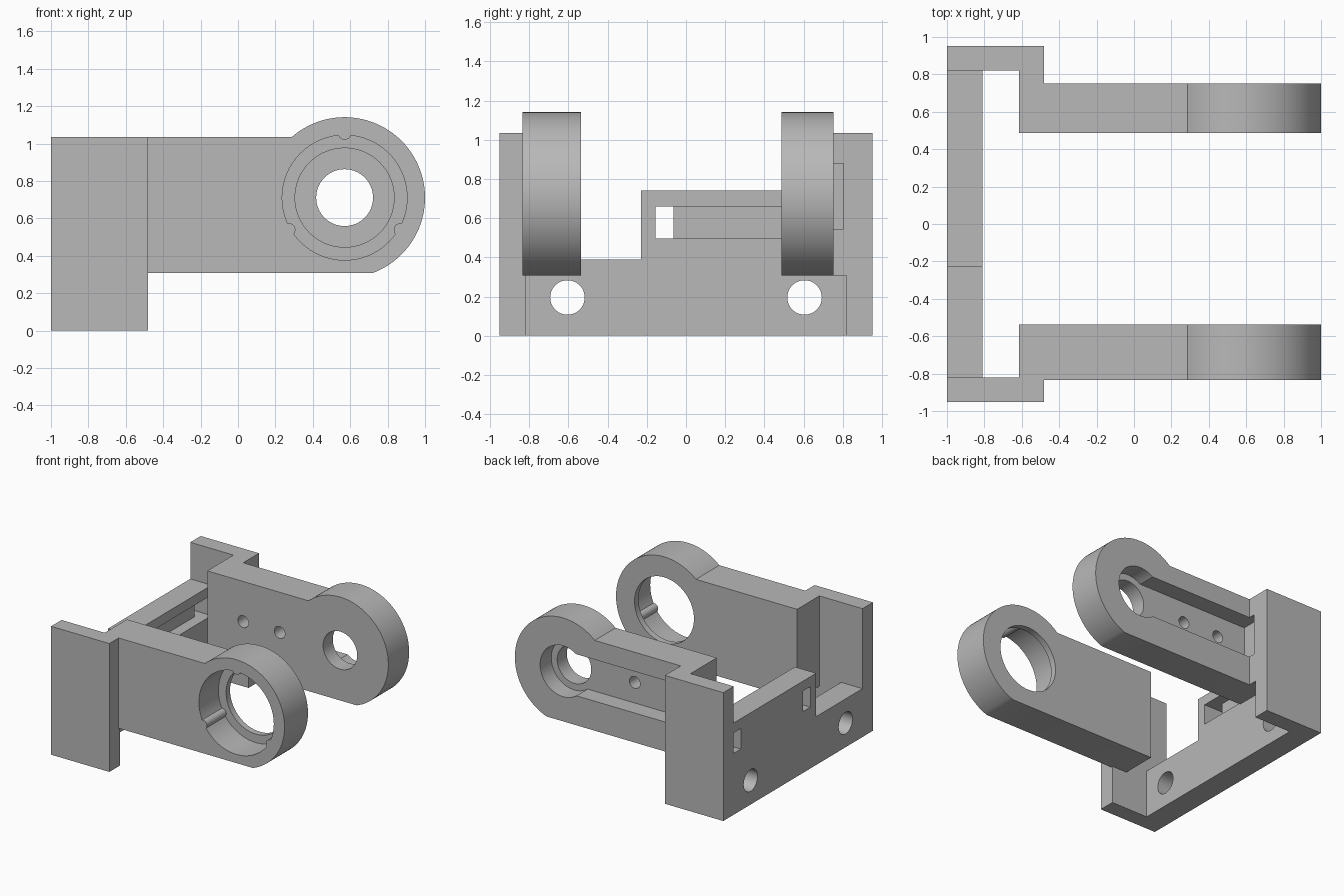
import bpy, math
from mathutils import Matrix

cube = bpy.data.objects.get("Cube")
if cube:
    bpy.data.objects.remove(cube, do_unlink=True)

grey = bpy.data.materials.new("plain_grey")
grey.use_nodes = True
grey.diffuse_color = (0.48, 0.48, 0.48, 1)
grey.node_tree.nodes["Principled BSDF"].inputs["Base Color"].default_value = (0.48, 0.48, 0.48, 1)

HUB_X, HUB_Z, HUB_R = 0.57, 0.711, 0.43
ARM_LOW, TOP = 0.307, 1.035
BACK, LINK_IN, LINK_OUT = -1.0, -0.615, -0.48
HALF, INNER = 0.953, 0.82


def prism(name, outline, axis, lo, hi):
    """Extrude a 2D outline along x or y; outline is (y, z) or (x, z)."""
    place = (lambda u, v, d: (d, u, v)) if axis == "x" else (lambda u, v, d: (u, d, v))
    n = len(outline)
    verts = [place(u, v, d) for d in (lo, hi) for u, v in outline]
    faces = [list(range(n))[::-1], list(range(n, 2 * n))]
    faces += [[i, (i + 1) % n, (i + 1) % n + n, i + n] for i in range(n)]
    mesh = bpy.data.meshes.new(name)
    mesh.from_pydata(verts, [], faces)
    mesh.materials.append(grey)
    if axis == "y":
        mesh.flip_normals()
    obj = bpy.data.objects.new(name, mesh)
    bpy.context.collection.objects.link(obj)
    return obj


def box(name, x0, x1, y0, y1, z0, z1):
    return prism(name, [(y0, z0), (y1, z0), (y1, z1), (y0, z1)], "x", x0, x1)


def arc(u, v, r, start, end, steps):
    angles = [math.radians(start + (end - start) * i / steps) for i in range(steps + 1)]
    return [(u + r * math.cos(a), v + r * math.sin(a)) for a in angles]


def rod(name, axis, u, v, r, lo, hi, sides=64):
    return prism(name, arc(u, v, r, 0, 360, sides)[:-1], axis, lo, hi)


def combine(target, tool, operation):
    mod = target.modifiers.new(operation.lower(), "BOOLEAN")
    mod.operation, mod.solver, mod.object = operation, "EXACT", tool
    bpy.context.view_layer.update()
    bpy.context.view_layer.objects.active = target
    bpy.ops.object.modifier_apply(modifier=mod.name)
    bpy.data.objects.remove(tool, do_unlink=True)


def cut(target, *tools):
    for tool in tools:
        combine(target, tool, "DIFFERENCE")


def join(target, *tools):
    for tool in tools:
        combine(target, tool, "UNION")


def arm(name, y0, y1):
    """Straight arm ending in a round hub with a flat underside."""
    low = math.degrees(math.asin((ARM_LOW - HUB_Z) / HUB_R))
    high = 180 - math.degrees(math.asin((TOP - HUB_Z) / HUB_R))
    outline = [(LINK_IN, ARM_LOW)] + arc(HUB_X, HUB_Z, HUB_R, low, high, 56) + [(LINK_IN, TOP)]
    return prism(name, outline, "y", y0, y1)


# Stepped mounting plate with bolt holes
frame = prism("mounting_frame", [(-INNER - 0.05, 0), (INNER + 0.05, 0), (INNER + 0.05, 0.74),
                                 (-0.23, 0.74), (-0.23, 0.39), (-INNER - 0.05, 0.39)],
              "x", BACK, -0.81)
cut(frame, *[rod("bolt_hole", "x", y, 0.195, 0.088, -1.2, -0.6, 40) for y in (-0.605, 0.605)])

# Inner groove with a window through the plate at each end
cut(frame, box("groove", -0.9, -0.7, -0.155, INNER, 0.495, 0.66))
for y0, y1 in ((-0.155, -0.065), (0.73, INNER)):
    cut(frame, box("window", -1.2, -0.7, y0, y1, 0.495, 0.66))

# Front arm: stepped bore with three keys
front = arm("front_arm", -0.835, -0.537)
cut(front, rod("wide_bore", "y", HUB_X, HUB_Z, 0.334, -1, -0.587),
    rod("lip_bore", "y", HUB_X, HUB_Z, 0.265, -1, -0.4))
for angle in (90, 210, 330):
    a = math.radians(angle)
    join(front, rod("key", "y", HUB_X + 0.345 * math.cos(a), HUB_Z + 0.345 * math.sin(a),
                    0.036, -0.835, -0.58, 20))

# Side cheeks and the links that carry the arms
join(frame, box("front_cheek", BACK, LINK_OUT, -HALF, -INNER, 0, TOP),
     box("back_cheek", BACK, LINK_OUT, INNER, HALF, 0, TOP))
join(front, box("front_link", LINK_IN, LINK_OUT, -INNER, -0.6, ARM_LOW, TOP))
back = arm("back_arm", 0.487, 0.752)
join(back, box("back_link", LINK_IN, LINK_OUT, 0.6, INNER, ARM_LOW, TOP))

# Back arm: shaft hole, round recess, channel and screw holes
cut(back, box("channel", -0.55, HUB_X, 0.61, 0.805, 0.545, 0.88),
    rod("recess", "y", HUB_X, HUB_Z, 0.205, 0.61, 1),
    rod("shaft_hole", "y", HUB_X, HUB_Z, 0.152, 0.3, 1))
cut(back, *[rod("screw_hole", "y", x, HUB_Z, 0.048, 0.3, 0.7, 24) for x in (-0.295, 0.03)])

# Join the arms to the frame and keep edges crisp
join(frame, front, back)
frame.name = "mounting_bracket"
bpy.ops.object.select_all(action="DESELECT")
frame.select_set(True)
bpy.context.view_layer.objects.active = frame
bpy.ops.object.shade_smooth_by_angle(angle=math.radians(30))
